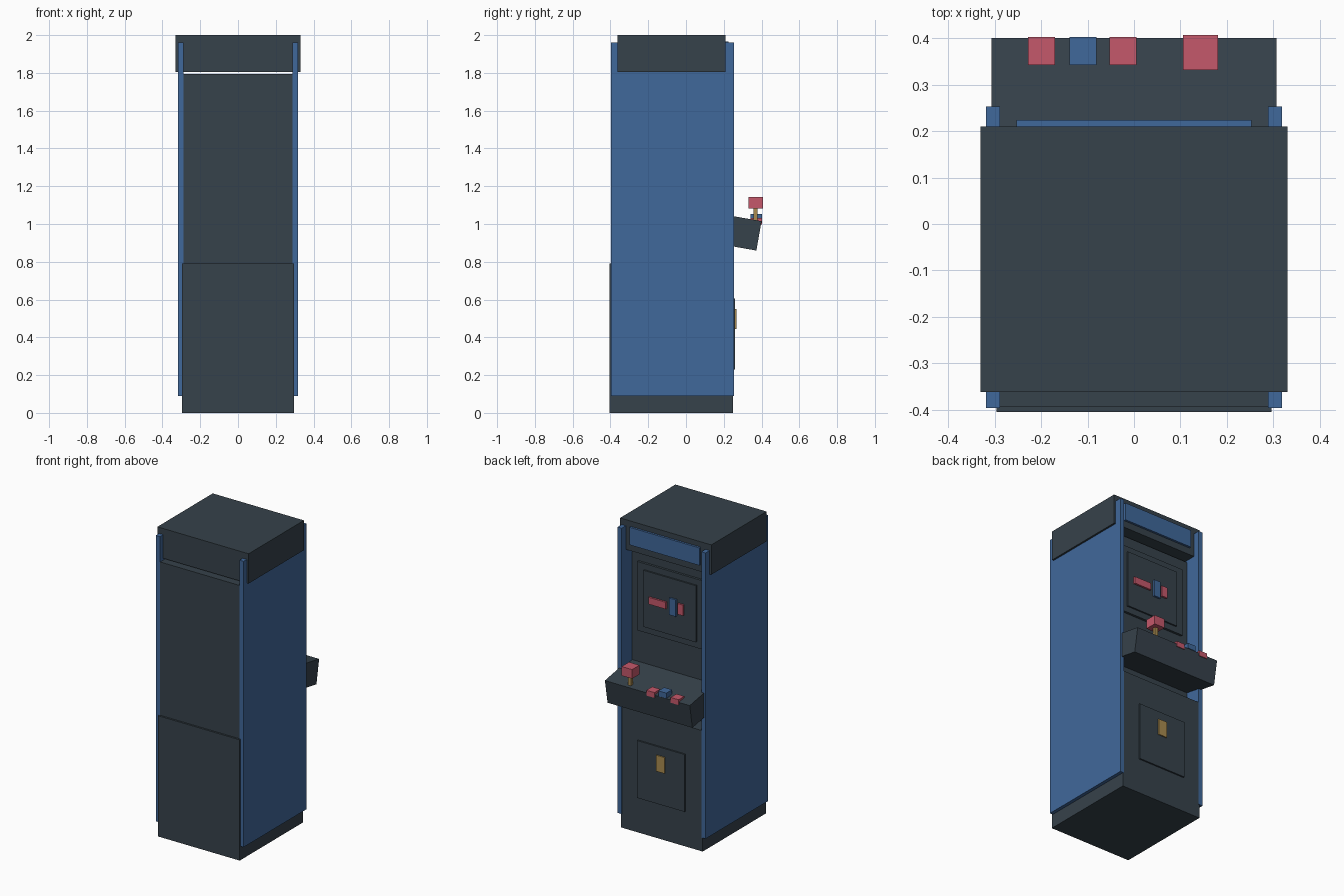
import bpy
import bmesh
import math
from mathutils import Matrix, Vector

cube = bpy.data.objects.get("Cube")
if cube:
    bpy.data.objects.remove(cube, do_unlink=True)


def material(name, rgb):
    m = bpy.data.materials.new(name)
    m.use_nodes = True
    m.diffuse_color = (*rgb, 1)
    m.node_tree.nodes["Principled BSDF"].inputs["Base Color"].default_value = (*rgb, 1)
    return m


DARK = material("charcoal", (0.037, 0.054, 0.070))
BLUE = material("blue", (0.051, 0.138, 0.328))
RED = material("red", (0.558, 0.098, 0.147))
GOLD = material("gold", (0.40, 0.26, 0.08))


def box(name, mat, x, y, z, tilt=0.0):
    """Box from (min, max) ranges, optionally tilted about the x axis."""
    size = [r[1] - r[0] for r in (x, y, z)]
    centre = Vector([(r[0] + r[1]) / 2 for r in (x, y, z)])
    bm = bmesh.new()
    bmesh.ops.create_cube(bm, size=1, matrix=Matrix.Diagonal((*size, 1)))
    mesh = bpy.data.meshes.new(name)
    bm.to_mesh(mesh)
    bm.free()
    mesh.materials.append(mat)
    ob = bpy.data.objects.new(name, mesh)
    ob.location = centre
    ob.rotation_euler.x = tilt
    bpy.context.collection.objects.link(ob)
    return ob


# Cabinet body: deep lower half, recessed upper half, hood with a small gap below
box("lower_body", DARK, (-0.296, 0.296), (-0.405, 0.25), (0, 0.79))
box("upper_body", DARK, (-0.29, 0.29), (-0.393, 0.145), (0.79, 1.793))
box("hood", DARK, (-0.33, 0.33), (-0.362, 0.21), (1.805, 2.0))
box("marquee", BLUE, (-0.253, 0.253), (0.205, 0.224), (1.85, 1.965))

# Side panels
for side, s in (("left", 1), ("right", -1)):
    box(side + "_side_panel", BLUE, sorted((s * 0.288, s * 0.318)),
        (-0.396, 0.253), (0.09, 1.96))

# Screen with its frame and picture blocks
box("screen_frame", DARK, (-0.24, 0.24), (0.14, 0.16), (1.27, 1.72))
box("screen", DARK, (-0.19, 0.19), (0.15, 0.17), (1.31, 1.68))
box("screen_bar", RED, (0.02, 0.145), (0.165, 0.182), (1.475, 1.52))
box("screen_block_blue", BLUE, (-0.053, -0.006), (0.165, 0.182), (1.445, 1.555))
box("screen_block_red", RED, (-0.105, -0.065), (0.165, 0.182), (1.465, 1.535))

# Sloping control deck, placed from its front top edge
tilt = math.radians(-10)
deck_length, deck_height = 0.30, 0.158
front_top = Vector((0, 0.40, 1.015))
deck = box("control_deck", DARK, (-0.307, 0.307),
           (-deck_length / 2, deck_length / 2),
           (-deck_height / 2, deck_height / 2), tilt)
half = Vector((0, deck_length / 2, deck_height / 2))
deck.location = front_top - Matrix.Rotation(tilt, 3, 'X') @ half

# Joystick and buttons
box("joystick_shaft", GOLD, (0.132, 0.154), (0.357, 0.379), (1.0, 1.085))
box("joystick_knob", RED, (0.105, 0.181), (0.331, 0.407), (1.083, 1.143))
for i, (x, mat, top) in enumerate(((-0.024, RED, 1.033), (-0.11, BLUE, 1.052),
                                   (-0.199, RED, 1.033))):
    box(f"button_{i + 1}", mat, (x - 0.029, x + 0.029), (0.342, 0.402),
        (top - 0.035, top))

# Coin door
box("coin_door", DARK, (-0.172, 0.172), (0.24, 0.26), (0.23, 0.605))
box("coin_slot", GOLD, (-0.031, 0.031), (0.25, 0.267), (0.445, 0.55))
